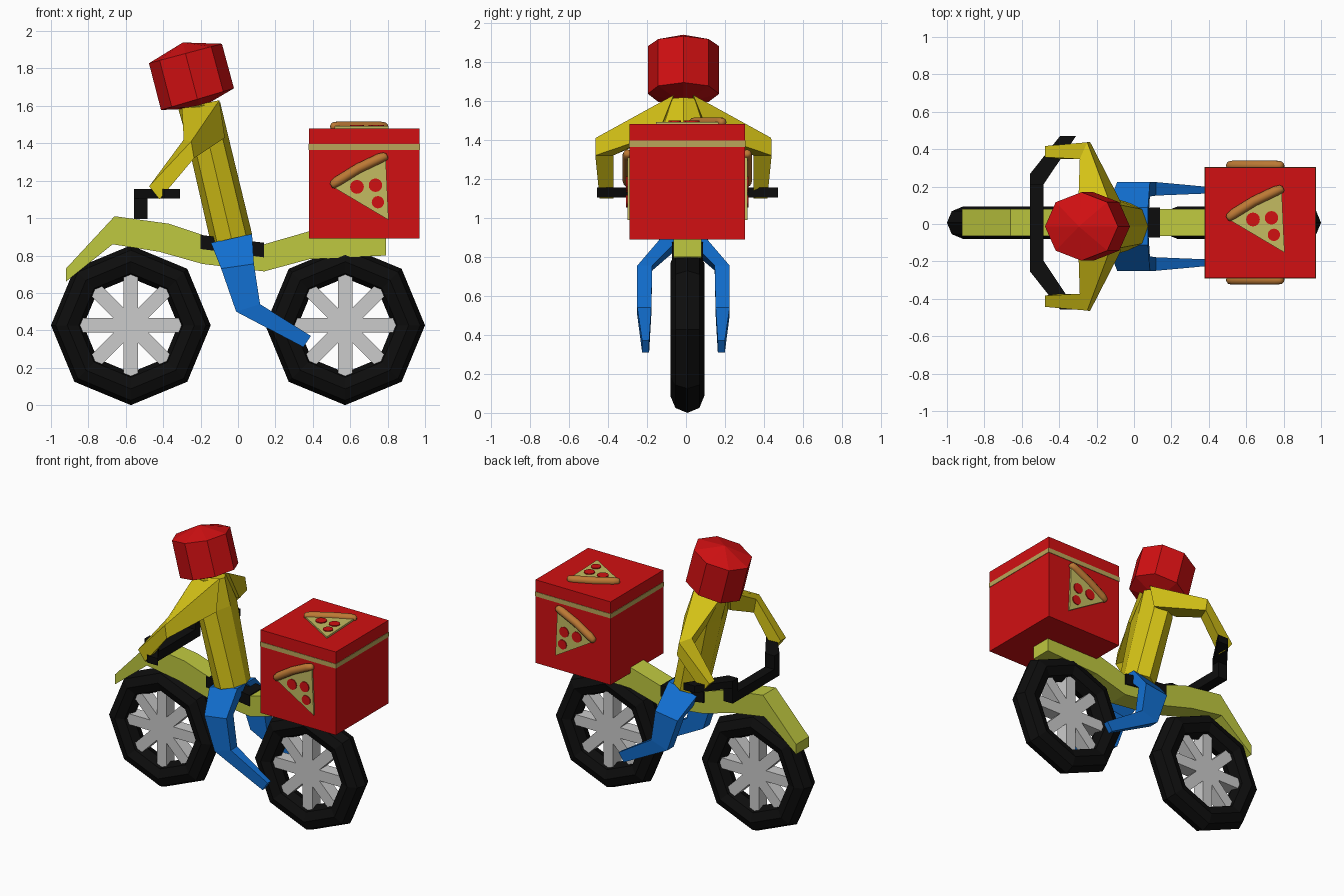
import bpy, bmesh
from math import pi, cos, sin, hypot

if "Cube" in bpy.data.objects:
    bpy.data.objects.remove(bpy.data.objects["Cube"])

BIKE_Y, RIDER_Y = 0.007, -0.013


def material(name, rgb):
    m = bpy.data.materials.new(name)
    m.diffuse_color = (*rgb, 1)
    m.use_nodes = True
    m.node_tree.nodes["Principled BSDF"].inputs["Base Color"].default_value = m.diffuse_color
    return m


RED = material("red", (0.64, 0.005, 0.006))
YELLOW = material("yellow", (0.66, 0.54, 0.008))
LIME = material("lime", (0.52, 0.58, 0.05))
BLUE = material("blue", (0.006, 0.16, 0.64))
BLACK = material("black", (0.004, 0.004, 0.004))
TAN = material("tan", (0.50, 0.38, 0.10))
CHEESE = material("cheese", (0.55, 0.50, 0.12))
CRUST = material("crust", (0.50, 0.19, 0.035))


def loft(name, rings, mat=None, smooth=False):
    """Closed solid through rings of equal point count."""
    bm = bmesh.new()
    vs = [[bm.verts.new(p) for p in r] for r in rings]
    n = len(vs[0])
    for a, b in zip(vs, vs[1:]):
        for i in range(n):
            j = (i + 1) % n
            bm.faces.new((a[i], a[j], b[j], b[i]))
    bm.faces.new(vs[0])
    bm.faces.new(vs[-1])
    bmesh.ops.recalc_face_normals(bm, faces=bm.faces)
    me = bpy.data.meshes.new(name)
    bm.to_mesh(me)
    bm.free()
    if smooth:
        me.shade_smooth()
    if mat:
        me.materials.append(mat)
    ob = bpy.data.objects.new(name, me)
    bpy.context.collection.objects.link(ob)
    return ob


def slab(name, profile, y, half, mat):
    """Side profile (x, z) extruded across y."""
    return loft(name, [[(x, y + s * half, z) for x, z in profile] for s in (-1, 1)], mat)


def block(name, x0, x1, y0, y1, z0, z1, mat):
    ring = [(x0, y0), (x1, y0), (x1, y1), (x0, y1)]
    return loft(name, [[(x, y, z) for x, y in ring] for z in (z0, z1)], mat)


def oval(x, z, rx, ry, dz):
    """Eight-sided ring whose back edge is raised by dz."""
    return [(x + rx * cos(i * pi / 4), RIDER_Y + ry * sin(i * pi / 4), z + dz * cos(i * pi / 4))
            for i in range(8)]


# Wheels: eight-sided tyres with four crossing bars as spokes
for label, wx in (("front", -0.573), ("rear", 0.573)):
    bpy.ops.mesh.primitive_torus_add(major_segments=8, minor_segments=8, major_radius=0.34,
                                     minor_radius=0.087, location=(wx, BIKE_Y, 0.427),
                                     rotation=(pi / 2, 0, 0))
    tyre = bpy.context.object
    tyre.name = label + "_tyre"
    tyre.data.materials.append(BLACK)
    for k in range(4):
        bar = block(f"{label}_spoke_{k}", -0.31, 0.31, -0.045, 0.045, -0.038, 0.038, None)
        bar.location = (wx, BIKE_Y, 0.427)
        bar.rotation_euler = (0, k * pi / 4, 0)

# Frame and seat
slab("frame", [(-0.92, 0.73), (-0.66, 1.01), (-0.37, 0.97), (-0.13, 0.89), (0.14, 0.86),
               (0.40, 0.935), (0.79, 0.92), (0.79, 0.80), (0.38, 0.78), (0.14, 0.715),
               (-0.19, 0.755), (-0.42, 0.82), (-0.67, 0.86), (-0.92, 0.66)], BIKE_Y, 0.072, LIME)
slab("seat", [(-0.20, 0.91), (0.14, 0.868), (0.14, 0.79), (-0.20, 0.835)], BIKE_Y, 0.08, BLACK)

# Handlebar: low crossbar, risers and swept grips
block("handlebar", -0.555, -0.483, BIKE_Y - 0.25, BIKE_Y + 0.25, 0.995, 1.06, BLACK)
for label, s in (("left", 1), ("right", -1)):
    y = [BIKE_Y + s * d for d in (0.205, 0.262, 0.464)]
    block(label + "_riser", -0.555, -0.483, y[0], y[1], 0.995, 1.155, BLACK)
    plan = [(-0.555, y[1]), (-0.395, y[2]), (-0.31, y[2]), (-0.483, y[0])]
    loft(label + "_grip", [[(px, py, z) for px, py in plan] for z in (1.105, 1.155)], BLACK)

# Delivery box and its stripe
block("delivery_box", 0.38, 0.97, BIKE_Y - 0.296, BIKE_Y + 0.296, 0.89, 1.48, RED)
block("box_stripe", 0.377, 0.973, BIKE_Y - 0.299, BIKE_Y + 0.299, 1.364, 1.396, TAN)


def pizza(side, place):
    """Slice on one box face; place maps (u, v, height) to the model."""
    tri = [(0.51, 1.165), (0.79, 1.318), (0.805, 0.99)]
    loft(side + "_slice", [[place(u, v, h) for u, v in tri] for h in (-0.01, 0.012)], CHEESE)
    for k, (u, v, r) in enumerate([(0.636, 1.167, 0.037), (0.735, 1.176, 0.036), (0.748, 1.085, 0.033)]):
        loft(f"{side}_topping_{k}",
             [[place(u + r * cos(a * pi / 8), v + r * sin(a * pi / 8), h) for a in range(16)]
              for h in (0, 0.018)], RED)
    # Crust: a gently bowed round roll
    du, dv = 0.30, 0.163
    length = hypot(du, dv)
    nu, nv = -dv / length, du / length
    rings = []
    for t, r in ((0, 0.012), (0.03, 0.022), (0.12, 0.027), (0.5, 0.027),
                 (0.88, 0.027), (0.97, 0.022), (1, 0.012)):
        bow = 0.05 * t * (1 - t)
        u, v = 0.498 + du * t + nu * bow, 1.172 + dv * t + nv * bow
        rings.append([place(u + nu * r * cos(a * pi / 5), v + nv * r * cos(a * pi / 5),
                            0.010 + r * sin(a * pi / 5)) for a in range(10)])
    loft(side + "_crust", rings, CRUST, True)


pizza("front", lambda u, v, h: (u, BIKE_Y - 0.296 - h, v))
pizza("back", lambda u, v, h: (u, BIKE_Y + 0.296 + h, v))
pizza("top", lambda u, v, h: (u, v - 1.143, 1.48 + h))

# Torso
loft("torso", [oval(-0.035, 0.89, 0.11, 0.13, 0.025), oval(-0.16, 1.42, 0.11, 0.165, 0.01),
               oval(-0.207, 1.60, 0.112, 0.08, 0.018)], YELLOW)

# Helmet: tilted octagonal drum with shallow pointed ends
loft("helmet", [oval(-0.204, 1.588, 0.004, 0.004, 0.001), oval(-0.2166, 1.636, 0.195, 0.183, 0.058),
                oval(-0.281, 1.88, 0.195, 0.183, 0.052), oval(-0.294, 1.938, 0.004, 0.004, 0.001)], RED)

# Arms and legs, mirrored across the rider
ARM = [[(-0.30, 0.05, 1.59), (-0.10, 0.05, 1.63), (-0.07, 0.13, 1.43), (-0.25, 0.13, 1.42)],
       [(-0.29, 0.36, 1.42), (-0.25, 0.45, 1.41), (-0.235, 0.452, 1.32), (-0.27, 0.36, 1.32)],
       [(-0.475, 0.37, 1.17), (-0.475, 0.43, 1.17), (-0.42, 0.43, 1.10), (-0.42, 0.36, 1.10)]]
# Leg rows: front x, z, back x, z, inner y, outer y
LEG = [(-0.145, 0.868, 0.075, 0.915, 0.0, 0.10), (-0.09, 0.73, 0.085, 0.755, 0.16, 0.237),
       (-0.01, 0.50, 0.118, 0.54, 0.165, 0.237), (0.35, 0.31, 0.39, 0.37, 0.176, 0.212)]
for label, s in (("left", 1), ("right", -1)):
    loft(label + "_arm", [[(x, RIDER_Y + s * y, z) for x, y, z in r] for r in ARM], YELLOW)
    loft(label + "_leg", [[(fx, RIDER_Y + s * yi, fz), (fx, RIDER_Y + s * yo, fz),
                           (bx, RIDER_Y + s * yo, bz), (bx, RIDER_Y + s * yi, bz)]
                          for fx, fz, bx, bz, yi, yo in LEG], BLUE)
